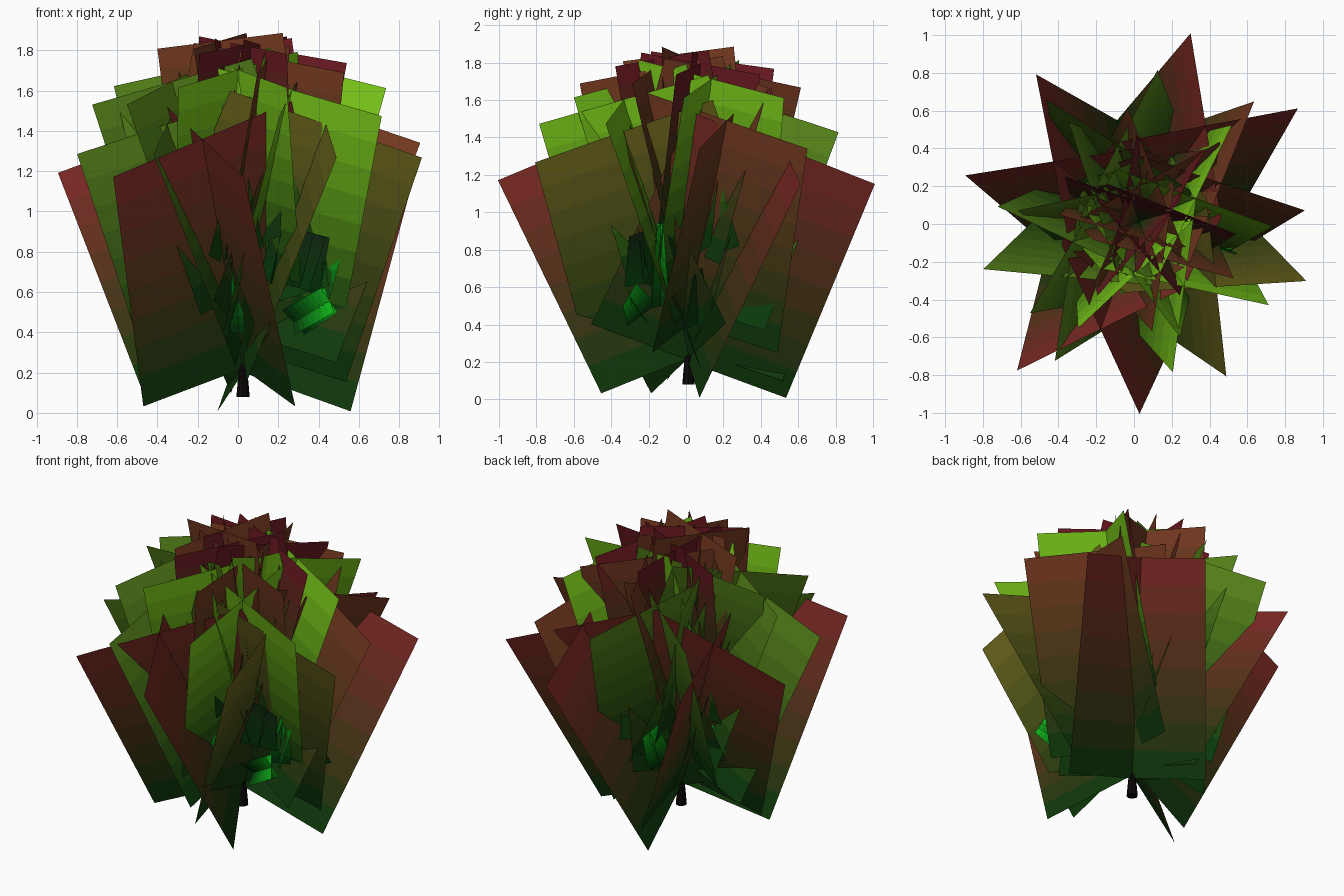
import bpy, bmesh, math
from mathutils import Vector

if "Cube" in bpy.data.objects:
    bpy.data.objects.remove(bpy.data.objects["Cube"])

COLORS = {
    "red": (.21, .02, .018), "crimson": (.15, .006, .015), "brown": (.19, .04, .015),
    "olive": (.15, .13, .012), "green": (.1, .24, .01), "bright": (.2, .6, .01),
    "leaf": (.005, .5, .01), "dark": (.006, .02, .005),
}
BASE = Vector((.001, .04, .003))
STRIPS = 8
CENTRE = Vector((.025, .013, 0))


def material(name, rgb):
    m = bpy.data.materials.get(name) or bpy.data.materials.new(name)
    m.diffuse_color = (*rgb, 1)
    m.use_nodes = True
    m.node_tree.nodes["Principled BSDF"].inputs["Base Color"].default_value = m.diffuse_color
    return m


def foliage(name, origin, az, tilt, length, half, color, top=.86):
    """Two crossed sheets around a leaning axis, shaded from root to tip."""
    a, k = math.radians(az), math.radians(tilt)
    out = Vector((math.cos(a), math.sin(a), 0))
    side = Vector((-math.sin(a), math.cos(a), 0))
    up = Vector((0, 0, 1))
    axis = out * math.sin(k) + up * math.cos(k)
    inner = up * math.sin(k) - out * math.cos(k)
    bm = bmesh.new()
    for sign in (1, -1):
        rows = []
        for i in range(STRIPS + 1):
            f = i / STRIPS
            d = side * sign * half * (1 + (top - 1) * f) - inner * half
            c = CENTRE + Vector(origin) + axis * length * f
            rows.append((bm.verts.new(c - d), bm.verts.new(c + d)))
        for i in range(STRIPS):
            (p, q), (r, s) = rows[i], rows[i + 1]
            bm.faces.new((p, q, s, r)).material_index = i
    me = bpy.data.meshes.new(name)
    bm.to_mesh(me)
    bm.free()
    for i in range(STRIPS):
        f = ((i + .5) / STRIPS) ** 1.4
        me.materials.append(material(f"{color}_{i}", BASE.lerp(Vector(COLORS[color]), f)))
    ob = bpy.data.objects.new(name, me)
    bpy.context.collection.objects.link(ob)


# Trunk and its thin continuation inside the foliage
for name, r1, r2, z0, z1 in (("trunk", .033, .018, .08, .25), ("upper_trunk", .018, .006, .25, 1.1)):
    bpy.ops.mesh.primitive_cone_add(vertices=8, radius1=r1, radius2=r2, depth=z1 - z0,
                                    location=CENTRE + Vector((0, 0, (z0 + z1) / 2)))
    bpy.context.object.name = name
    bpy.context.object.data.materials.append(material("bark", (.004, .002, .002)))

# Main foliage: azimuth, root height, size, colour; upper ones are shorter and steeper
BRANCHES = [
    (-109.5, .22, 1, "red"), (55, .2, 1, "red"), (145, .27, .97, "red"),
    (-40, .32, 1, "olive"), (-142, .38, .96, "green"), (25, .4, 1, "brown"),
    (105, .5, 1, "green"), (-55, .52, 1.03, "bright"), (197, .6, 1.02, "green"),
    (22, .68, 1.04, "bright"), (-95, .73, 1, "bright"), (150, .74, 1, "green"),
    (70, .8, 1, "brown"), (-57, .83, 1, "brown"), (20, .92, .98, "crimson"),
    (-90, 1.02, .95, "crimson"), (120, 1.0, .95, "crimson"), (205, 1.06, .95, "brown"),
]
for n, (az, z, size, col) in enumerate(BRANCHES):
    f = (z - .22) / .8
    length = (1.29 - .43 * f) * size
    foliage(f"foliage_{n + 1}", (0, 0, z), az, 28 - 18 * f, length, .31 * length, col)

# Small inner sprigs: position, azimuth, tilt, length, half width, colour
SPRIGS = [
    ((.25, -.25, .45), -20, 60, .22, .07, "leaf"), ((.28, -.24, .62), -20, 15, .28, .08, "dark"),
    ((-.02, -.25, .4), -100, 15, .35, .04, "leaf"), ((.15, -.2, .65), -60, 15, .3, .05, "dark"),
    ((.36, -.15, .5), 0, 15, .45, .05, "leaf"), ((.25, .05, .4), 0, 20, .3, .07, "dark"),
    ((-.25, .1, .45), 180, 25, .3, .06, "leaf"), ((-.05, .28, .45), 95, 25, .3, .06, "leaf"),
]
for n, (pos, az, tilt, length, half, col) in enumerate(SPRIGS):
    foliage(f"sprig_{n + 1}", pos, az, tilt, length, half, col, .35)
